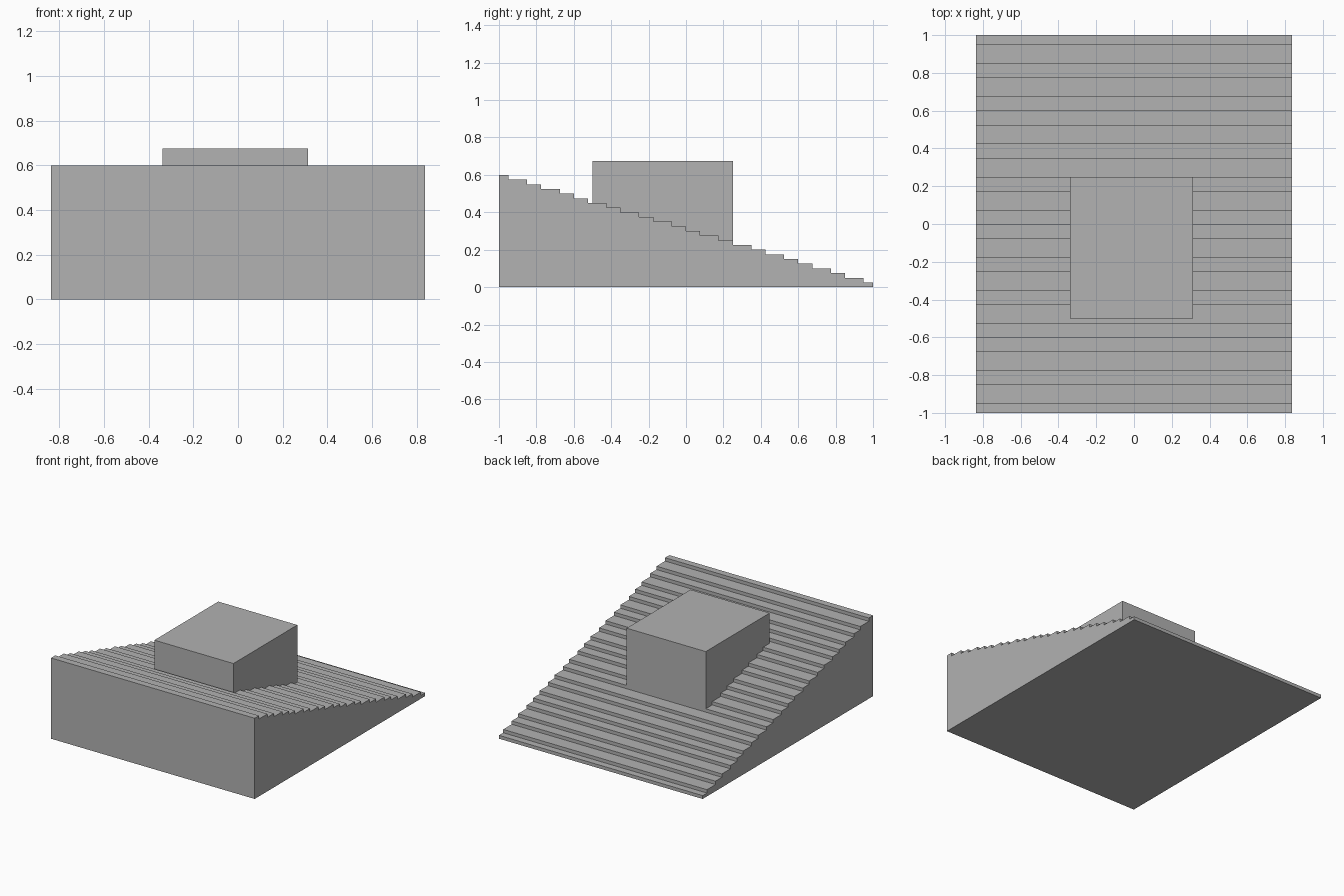
import bpy, bmesh

default = bpy.data.objects.get("Cube")
if default:
    bpy.data.objects.remove(default, do_unlink=True)

UNIT = 0.025          # modelling grid
HALF_WIDTH = 0.8375
STEPS = 24

grey = bpy.data.materials.new("plain_grey")
grey.use_nodes = True
colour = (0.445, 0.445, 0.445, 1)
grey.diffuse_color = colour
grey.node_tree.nodes["Principled BSDF"].inputs["Base Color"].default_value = colour


def extrude_profile(name, profile, x0, x1):
    """Solid made by sweeping a (y, z) outline from x0 to x1."""
    bm = bmesh.new()
    face = bm.faces.new([bm.verts.new((x0, y, z)) for y, z in profile])
    swept = bmesh.ops.extrude_face_region(bm, geom=[face])["geom"]
    verts = [v for v in swept if isinstance(v, bmesh.types.BMVert)]
    bmesh.ops.translate(bm, verts=verts, vec=(x1 - x0, 0, 0))
    bmesh.ops.recalc_face_normals(bm, faces=bm.faces)
    mesh = bpy.data.meshes.new(name)
    bm.to_mesh(mesh)
    bm.free()
    mesh.materials.append(grey)
    obj = bpy.data.objects.new(name, mesh)
    bpy.context.collection.objects.link(obj)
    return obj


# Stepped slope: risers snap to the grid, treads climb one unit towards the front
edges = [-1] + [round(k * STEPS / 7) * UNIT for k in range(-11, 12)] + [1]
outline = [(1, 0), (-1, 0)]
for i in range(STEPS):
    z = (STEPS - i) * UNIT
    outline += [(edges[i], z), (edges[i + 1], z)]
extrude_profile("stepped_slope", outline, -HALF_WIDTH, HALF_WIDTH)

# Block standing in the slope, a little off centre
block = [(-0.5, 0.25), (0.25, 0.25), (0.25, 0.675), (-0.5, 0.675)]
extrude_profile("block", block, -0.3375, 0.3125)
